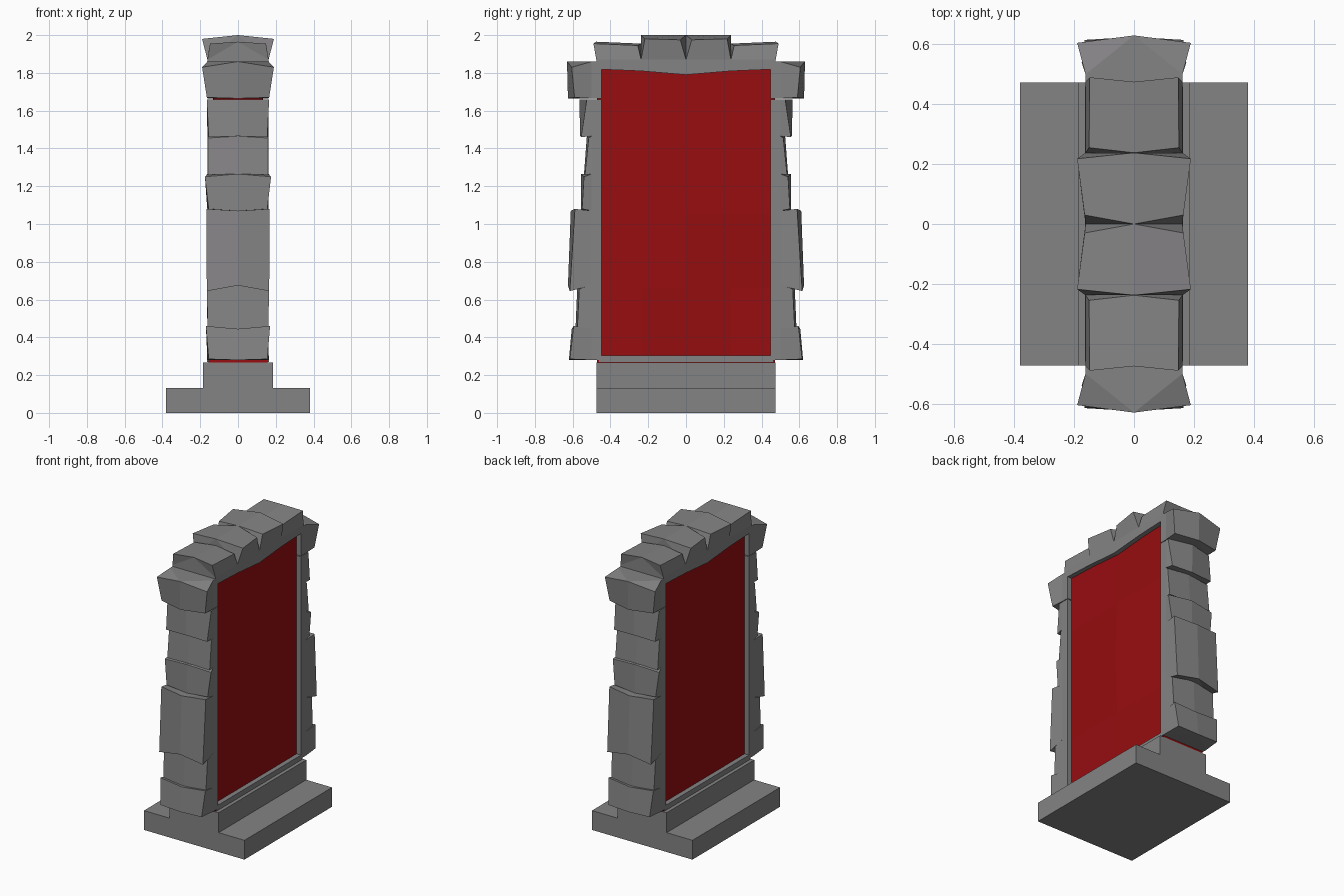
import bpy
import bmesh
from mathutils import Vector

default = bpy.data.objects.get("Cube")
if default:
    bpy.data.objects.remove(default, do_unlink=True)


def make_material(name, color):
    mat = bpy.data.materials.new(name)
    mat.use_nodes = True
    mat.diffuse_color = color
    mat.node_tree.nodes["Principled BSDF"].inputs["Base Color"].default_value = color
    return mat


STONE = make_material("grey stone", (0.235, 0.23, 0.235, 1))
RED = make_material("portal red", (0.31, 0.004, 0.005, 1))


def add_object(name, bm, mat, mirror=False):
    bmesh.ops.recalc_face_normals(bm, faces=bm.faces)
    mesh = bpy.data.meshes.new(name)
    bm.to_mesh(mesh)
    bm.free()
    mesh.materials.append(mat)
    obj = bpy.data.objects.new(name, mesh)
    bpy.context.collection.objects.link(obj)
    if mirror:
        mod = obj.modifiers.new("Mirror", 'MIRROR')
        mod.use_axis = (False, True, False)
        mod.use_mirror_merge = False
    return obj


def box(name, half_x, half_y, low, high, mat):
    bm = bmesh.new()
    bmesh.ops.create_cube(bm, size=2)
    for v in bm.verts:
        v.co = Vector((v.co.x * half_x, v.co.y * half_y, high if v.co.z > 0 else low))
    return add_object(name, bm, mat)


def stone(name, place, inner, neck, start, end):
    """Loft a ridged block between two ends.
    Each end: ridge position, edge position, ridge reach, edge reach, edge half width."""
    bm = bmesh.new()
    rings = []
    for depth, (ridge_s, edge_s, ridge, edge, width) in zip(inner, (start, end)):
        side = 0.162
        points = [(-side, depth, ridge_s), (-side, neck, ridge_s), (-width, edge, edge_s),
                  (0, ridge, ridge_s),
                  (width, edge, edge_s), (side, neck, ridge_s), (side, depth, ridge_s)]
        ring = [bm.verts.new(place(*p)) for p in points]
        rings.append(ring)
        # End cap: flat neck plus three facets up to the ridge
        for ids in ((0, 1, 5, 6), (1, 2, 3), (1, 3, 5), (5, 3, 4)):
            bm.faces.new([ring[i] for i in ids])
    a, b = rings
    for i in range(len(a)):
        j = (i + 1) % len(a)
        bm.faces.new((a[i], a[j], b[j], b[i]))
    return add_object(name, bm, STONE, mirror=True)


def upright(x, reach, s):
    return (x, reach, s)


def lying(x, reach, s):
    return (x, s, reach)


# Stepped base
box("base_slab", 0.38, 0.473, 0, 0.132, STONE)
box("base_step", 0.185, 0.473, 0.132, 0.268, STONE)
box("portal_sill", 0.157, 0.472, 0.266, 0.28, RED)
box("threshold", 0.163, 0.46, 0.27, 0.305, STONE)

# Side pillars, bottom to top, mirrored to the other side
pillar = {
    "foot_stone": ((0.28, 0.285, 0.62, 0.615, 0.155), (0.445, 0.46, 0.605, 0.595, 0.17)),
    "lower_stone": ((0.445, 0.45, 0.585, 0.575, 0.16), (0.68, 0.655, 0.575, 0.565, 0.165)),
    "tall_stone": ((0.675, 0.645, 0.625, 0.615, 0.165), (1.07, 1.08, 0.61, 0.588, 0.168)),
    "middle_stone": ((1.07, 1.08, 0.557, 0.55, 0.155), (1.265, 1.25, 0.557, 0.54, 0.175)),
    "narrow_stone": ((1.265, 1.26, 0.54, 0.535, 0.16), (1.465, 1.455, 0.525, 0.515, 0.16)),
    "upper_stone": ((1.465, 1.46, 0.56, 0.555, 0.155), (1.66, 1.66, 0.565, 0.525, 0.165)),
    "shoulder_stone": ((1.665, 1.67, 0.625, 0.59, 0.165), (1.86, 1.83, 0.63, 0.605, 0.19)),
}
for name, (start, end) in pillar.items():
    stone(name, upright, (0.447, 0.447), 0.5, start, end)

# Lintel stones, centre outwards, mirrored
stone("crown_stone", lying, (1.79, 1.81), 1.87,
      (0, 0.03, 2, 1.975, 0.165), (0.238, 0.218, 2, 1.98, 0.19))
stone("corner_stone", lying, (1.81, 1.82), 1.87,
      (0.238, 0.255, 1.955, 1.945, 0.15), (0.475, 0.49, 1.965, 1.955, 0.148))

# Gently bulging portal surface on both faces
panel = box("portal_panel", 0.13, 0.47, 0.272, 1.83, RED)
bm = bmesh.new()
bm.from_mesh(panel.data)
bmesh.ops.subdivide_edges(bm, edges=[e for e in bm.edges if abs(e.verts[0].co.x - e.verts[1].co.x) < 0.01],
                          cuts=3, use_grid_fill=True)
for v in bm.verts:
    rise = (1 - abs(v.co.y) / 0.47) * (1 - abs(v.co.z - 1.05) / 0.78)
    v.co.x *= 1 + 0.12 * max(rise, 0)
bm.to_mesh(panel.data)
bm.free()
